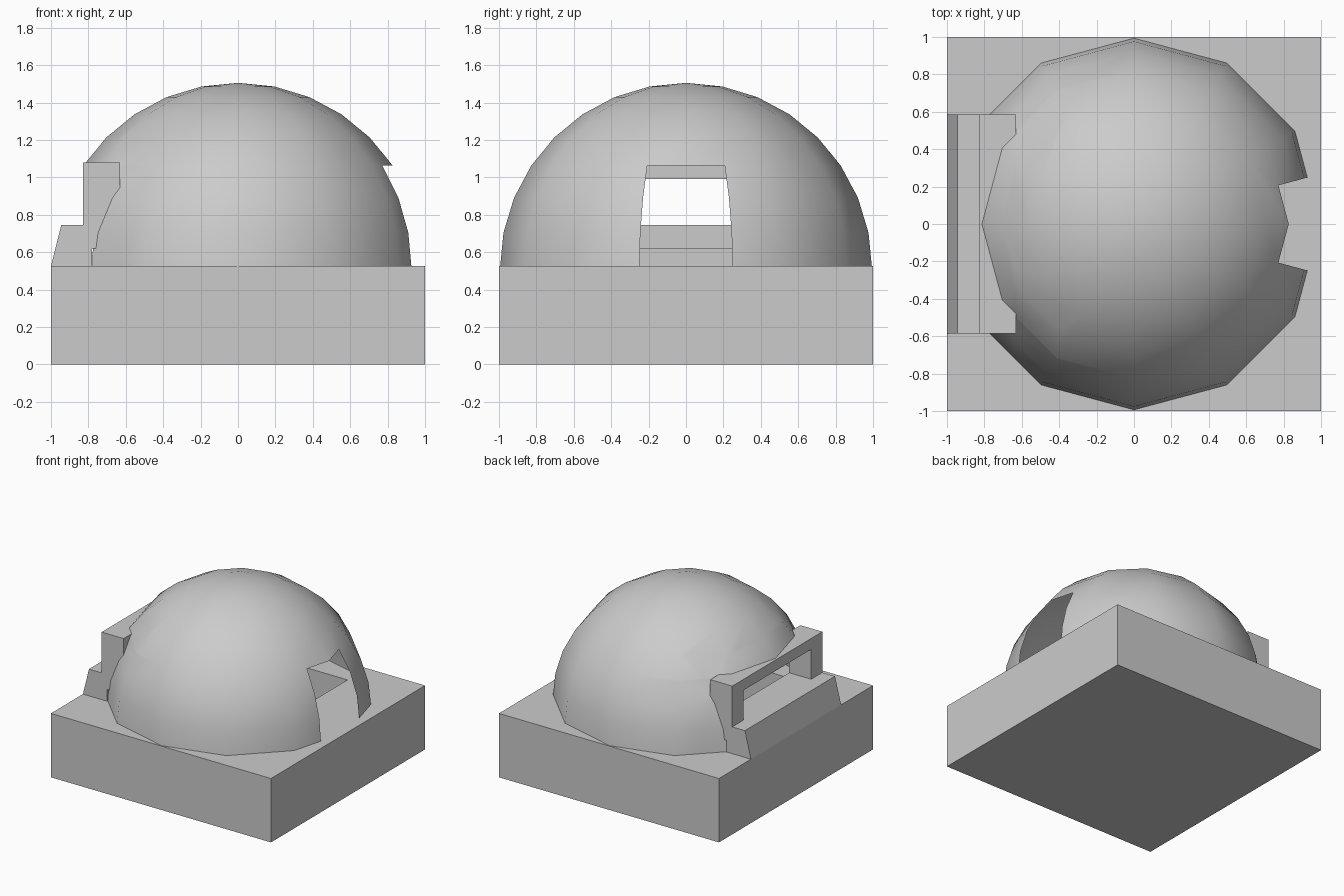
import bpy, bmesh, math
from mathutils import Vector

if "Cube" in bpy.data.objects:
    bpy.data.objects.remove(bpy.data.objects["Cube"])

TOP = 0.525


def finish(name, bm, smooth=False):
    me = bpy.data.meshes.new(name)
    for f in bm.faces:
        f.smooth = smooth
    bm.to_mesh(me)
    bm.free()
    ob = bpy.data.objects.new(name, me)
    bpy.context.collection.objects.link(ob)
    return ob


def prism(name, profile, y0, y1):
    """Extrude an (x, z) profile along y."""
    bm = bmesh.new()
    face = bm.faces.new([bm.verts.new((x, y0, z)) for x, z in profile])
    res = bmesh.ops.extrude_face_region(bm, geom=[face])
    verts = [g for g in res["geom"] if isinstance(g, bmesh.types.BMVert)]
    bmesh.ops.translate(bm, verts=verts, vec=(0, y1 - y0, 0))
    bmesh.ops.recalc_face_normals(bm, faces=bm.faces)
    return finish(name, bm)


def rect(x0, x1, z0, z1):
    return [(x0, z0), (x1, z0), (x1, z1), (x0, z1)]


def cut_opening(bm, planes, near, inside):
    """Slice the faces near an opening, then delete those inside it."""
    for co, no in planes:
        faces = [f for f in bm.faces if near(f.calc_center_median())]
        geom = faces + list({e for f in faces for e in f.edges})
        geom += list({v for f in faces for v in f.verts})
        bmesh.ops.bisect_plane(bm, geom=geom, dist=1e-5,
                               plane_co=Vector(co), plane_no=Vector(no))
    gone = [f for f in bm.faces if inside(f.calc_center_median())]
    bmesh.ops.delete(bm, geom=gone, context='FACES')


# base block with a sunken rectangular pit under the dome
bm = bmesh.new()
loops = []
for hx, hy, z in [(1, 1, 0), (1, 1, TOP), (0.47, 0.75, TOP), (0.47, 0.75, 0.1)]:
    loops.append([bm.verts.new((sx * hx, sy * hy, z))
                  for sx, sy in [(-1, -1), (1, -1), (1, 1), (-1, 1)]])
for a, b in zip(loops, loops[1:]):
    for i in range(4):
        j = (i + 1) % 4
        bm.faces.new((a[i], a[j], b[j], b[i]))
bm.faces.new(loops[0][::-1])
bm.faces.new(loops[-1])
bmesh.ops.recalc_face_normals(bm, faces=bm.faces)
finish("base_block", bm)

# thin dome shell, twelve sided
bm = bmesh.new()
bmesh.ops.create_uvsphere(bm, u_segments=12, v_segments=16, radius=0.995)
bmesh.ops.delete(bm, geom=[v for v in bm.verts if v.co.z < -0.01], context='VERTS')
bmesh.ops.translate(bm, verts=bm.verts, vec=(0, 0, 0.51))

# doorway on the right side
a = math.radians(15)
cut_opening(bm,
            [((0, 0, 0), (math.sin(a), s * math.cos(a), 0)) for s in (-1, 1)],
            lambda c: c.x > 0.4 and abs(c.y) < 0.4 and c.z < 1.06,
            lambda c: c.x > 0.4 and abs(math.atan2(c.y, c.x)) < a and c.z < 1.06)

# slot behind the window frame on the left side
cut_opening(bm,
            [((-0.64, 0, 0), (1, 0, 0)), ((0, 0, 1.06), (0, 0, 1)),
             ((0, 0.57, 0), (0, 1, 0)), ((0, -0.57, 0), (0, 1, 0))],
            lambda c: c.x < -0.3 and c.z < 1.25,
            lambda c: c.x < -0.64 and abs(c.y) < 0.57 and c.z < 1.06)
finish("dome_shell", bm, smooth=True)

# window sill with sloped outer face
prism("window_sill", [(-1, TOP), (-0.945, 0.745), (-0.63, 0.745), (-0.63, 0.62),
                      (-0.78, 0.62), (-0.78, TOP)], -0.585, 0.585)

# window posts and lintel
for s, side in [(-1, "front"), (1, "back")]:
    prism("window_post_" + side, rect(-0.83, -0.63, 0.745, 1.08), s * 0.44, s * 0.585)
prism("window_lintel", rect(-0.83, -0.63, 0.99, 1.08), -0.44, 0.44)
